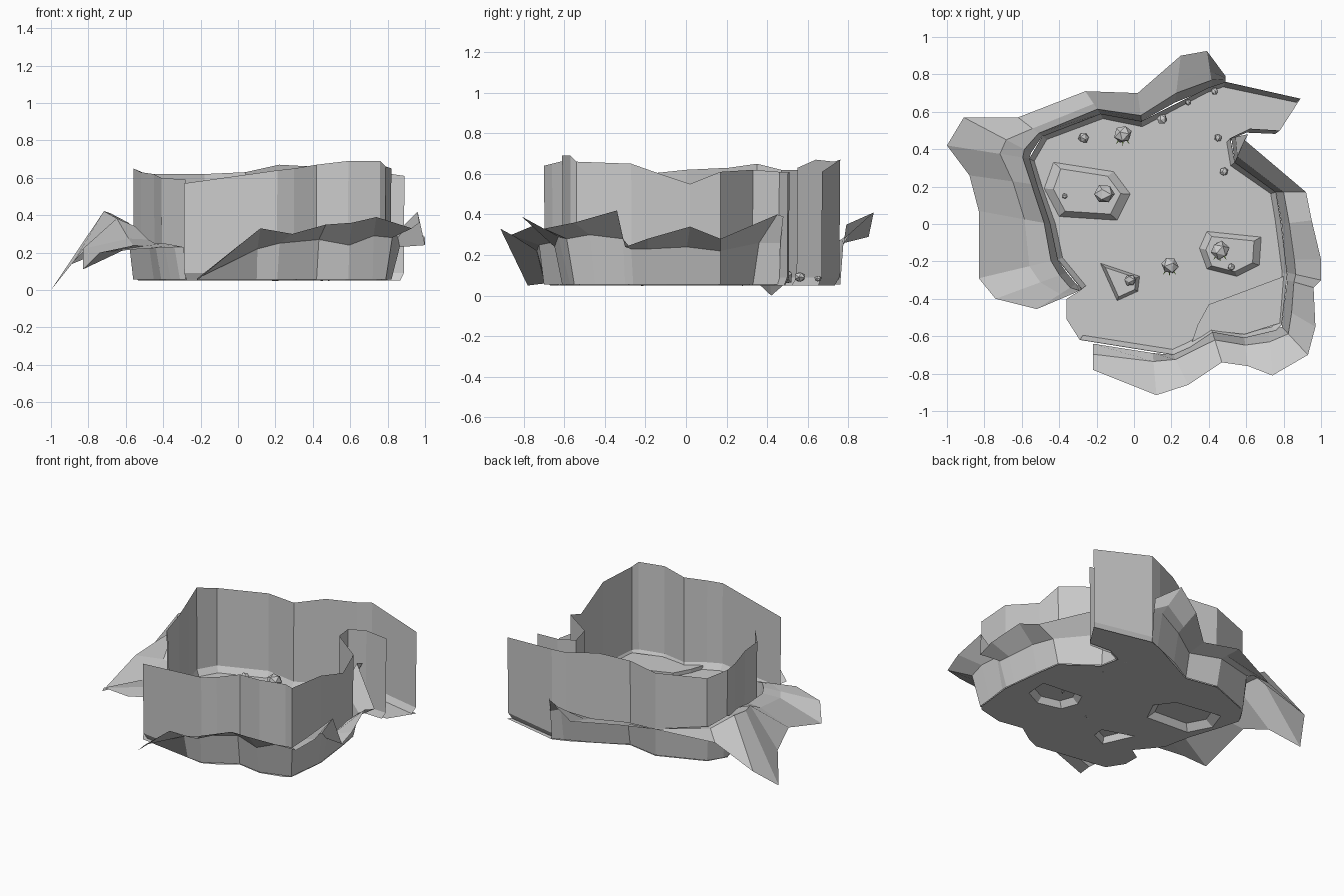
import bpy, bmesh, math, random
from mathutils import Vector

if "Cube" in bpy.data.objects:
    bpy.data.objects.remove(bpy.data.objects["Cube"])

random.seed(4)
FLOOR_Z = 0.05


def make(name, verts, faces):
    me = bpy.data.meshes.new(name)
    me.from_pydata([tuple(v) for v in verts], [], faces)
    me.update()
    ob = bpy.data.objects.new(name, me)
    bpy.context.collection.objects.link(ob)
    return ob


def strip(name, rows, closed=False):
    """Open sheet joining successive rows of points."""
    n = len(rows[0])
    verts = [p for r in rows for p in r]
    last = n if closed else n - 1
    faces = [(r * n + i, r * n + (i + 1) % n, (r + 1) * n + (i + 1) % n, (r + 1) * n + i)
             for r in range(len(rows) - 1) for i in range(last)]
    return make(name, verts, faces)


def toward_centre(x, y, d):
    v = Vector((0.12 - x, 0.0 - y)).normalized() * d
    return x + v.x, y + v.y


# Wall lines: x, y, top height
front_wall = [(-.29, -.62, .57), (.21, -.70, .64), (.30, -.66, .65), (.42, -.58, .67),
              (.59, -.61, .69), (.76, -.57, .69), (.79, -.54, .66), (.82, -.27, .65),
              (.80, -.10, .59), (.785, .02, .55), (.76, .17, .61), (.54, .33, .62),
              (.515, .46, .61), (.62, .51, .61), (.78, .50, .60)]
back_wall = [(.89, .67, .61), (.49, .76, .67), (.40, .73, .66), (.22, .64, .67),
             (.04, .55, .63), (-.18, .59, .62), (-.49, .47, .62), (-.56, .35, .65),
             (-.52, .21, .63), (-.45, 0, .62), (-.41, -.19, .60), (-.28, -.35, .59)]

# Walls with a slight foot at the floor
for name, line in (("front_right_wall", front_wall), ("back_left_wall", back_wall)):
    foot = [(*toward_centre(x, y, .03), FLOOR_Z) for x, y, z in line]
    shin = [(*toward_centre(x, y, .005), FLOOR_Z + .04) for x, y, z in line]
    top = [(x, y, z) for x, y, z in line]
    strip(name, [foot, shin, top])

# Raised plateaus, hollow underneath
plateaus = [
    [(-.43, .33), (-.11, .28), (-.02, .16), (-.09, .02), (-.40, .04), (-.48, .19)],
    [(.39, -.04), (.68, -.07), (.67, -.22), (.55, -.28), (.39, -.24), (.35, -.13)],
    [(-.18, -.21), (.03, -.28), (.02, -.36), (-.09, -.41)],
]
for k, pts in enumerate(plateaus):
    c = sum((Vector(p) for p in pts), Vector((0, 0))) / len(pts)
    n = len(pts)
    inner = [c + (Vector(p) - c) * .78 for p in pts]
    verts = [(x, y, FLOOR_Z) for x, y in pts] + [(p.x, p.y, FLOOR_Z + .04) for p in inner]
    faces = [(i, (i + 1) % n, n + (i + 1) % n, n + i) for i in range(n)]
    make(f"plateau_{k}", verts, faces + [tuple(range(n, 2 * n))])

# Floor including the wall gaps, open below the plateaus
outline = ([p[:2] for p in front_wall] + [p[:2] for p in back_wall]
           + [(-.36, -.40), (-.36, -.51)])
bm = bmesh.new()
for loop in [outline] + plateaus:
    vs = [bm.verts.new((x, y, FLOOR_Z)) for x, y in loop]
    for a, b in zip(vs, vs[1:] + vs[:1]):
        bm.edges.new((a, b))
bmesh.ops.triangle_fill(bm, edges=bm.edges[:], use_beauty=True, normal=(0, 0, 1))
bmesh.ops.dissolve_limit(bm, angle_limit=.01, verts=bm.verts[:], edges=bm.edges[:])
bm.to_mesh(make("floor", [], []).data)
bm.free()

# Low step in the front right corner
step = [(.31, -.63), (.34, -.54), (.40, -.43), (.80, -.28), (.78, -.53), (.59, -.59), (.42, -.57)]
strip("corner_step_edge", [[(x, y, FLOOR_Z) for x, y in step[:4]],
                           [(x, y, FLOOR_Z + .025) for x, y in step[:4]]])
make("corner_step_top", [(x, y, FLOOR_Z + .025) for x, y in step], [tuple(range(len(step)))])

# Ragged outer skirt: base x, y, position and height of the bend, outer x, y, z, extra crest
front_skirt = [(-.22, -.64, .40, .06, -.22, -.78, .05, 0), (.10, -.69, .20, .22, .12, -.915, .33, 0),
               (.21, -.70, .15, .25, .29, -.86, .30, 0), (.42, -.58, .25, .27, .47, -.74, .35, 0),
               (.59, -.61, .25, .24, .61, -.76, .36, 0), (.72, -.57, .25, .29, .74, -.81, .39, 0),
               (.79, -.55, .25, .28, .93, -.70, .33, 0), (.80, -.45, .25, .30, .97, -.55, .36, 0),
               (.82, -.30, .25, .28, .96, -.34, .42, 0), (.82, -.26, .25, .23, 1.0, -.30, .24, 0),
               (.81, -.19, .25, .23, 1.0, -.19, .28, 0), (.79, 0, .25, .24, .95, .02, .34, 0),
               (.76, .17, .25, .22, .92, .17, .28, 0), (.54, .33, .25, .26, .59, .45, .40, 0),
               (.52, .46, .25, .26, .61, .48, .39, 0)]
back_skirt = [(.49, .76, .5, .25, .49, .79, .35, 0), (.42, .73, .2, .28, .39, .925, .41, 0),
              (.22, .65, .2, .24, .25, .90, .29, 0), (.04, .55, .2, .22, .02, .70, .25, 0),
              (-.18, .59, .2, .25, -.26, .71, .30, 0), (-.49, .47, .15, .30, -.62, .57, .25, .02),
              (-.55, .38, .1, .36, -.91, .57, .13, .12), (-.56, .35, .08, .36, -1.0, .42, 0, .17),
              (-.52, .21, .08, .34, -.88, .26, .15, .10), (-.45, 0, .08, .27, -.83, .07, .22, .02),
              (-.41, -.19, .08, .25, -.83, -.29, .11, .03), (-.36, -.26, .1, .25, -.74, -.40, .20, 0),
              (-.31, -.32, .15, .24, -.52, -.455, .22, 0), (-.28, -.35, .3, .23, -.32, -.37, .23, 0)]
for name, data in (("front_skirt", front_skirt), ("back_skirt", back_skirt)):
    base, bend, crest, rim = [], [], [], []
    for bx, by, t, mz, ox, oy, oz, bump in data:
        b, o = Vector((bx, by, FLOOR_Z + .005)), Vector((ox, oy, oz))
        m = b.lerp(o, t)
        m.z = mz
        base.append(b)
        bend.append(m)
        crest.append(m.lerp(o, .3) + Vector((0, 0, bump)))
        rim.append(o)
    strip(name, [base, bend, crest, rim] if name == "back_skirt" else [base, bend, rim])

# Scattered rocks: x, y, radius, lift, mossy
moss = bpy.data.materials.new("moss")
moss.diffuse_color = (.22, .42, .07, 1)
moss.use_nodes = True
moss.node_tree.nodes["Principled BSDF"].inputs["Base Color"].default_value = moss.diffuse_color
rocks = [(-.06, .48, .052, .01, 1), (-.27, .46, .03, 0, 0), (.15, .56, .03, .02, 0),
         (.29, .65, .018, .02, 0), (.43, .71, .022, .02, 0), (.45, .46, .022, 0, 0),
         (.48, .28, .025, 0, 0), (-.16, .16, .057, .04, 0), (-.37, .15, .016, .04, 0),
         (.46, -.14, .052, .04, 1), (.52, -.23, .02, .04, 0), (.19, -.22, .05, 0, 1),
         (-.02, -.30, .033, .04, 0)]
for k, (x, y, r, lift, mossy) in enumerate(rocks):
    z = FLOOR_Z + lift
    bpy.ops.mesh.primitive_ico_sphere_add(subdivisions=1, radius=r, location=(x, y, z + r * .75))
    rock = bpy.context.object
    rock.name = f"rock_{k}"
    rock.scale.z = .85
    rock.rotation_euler = [random.uniform(-.5, .5) for _ in range(3)]
    for v in rock.data.vertices:
        v.co *= random.uniform(.9, 1.06)
    # Small leaves at the front foot of the mossy rocks
    if mossy:
        verts, faces = [], []
        for i in range(3):
            a = -math.pi / 2 + (i - 1) * .6
            for da, d, h in ((-.25, .5, 0), (.25, .5, 0), (0, 1.25, .02)):
                verts.append((x + r * d * math.cos(a + da), y + r * d * math.sin(a + da), z + .005 + h))
            faces.append((3 * i, 3 * i + 1, 3 * i + 2))
        make(f"leaves_{k}", verts, faces).data.materials.append(moss)
